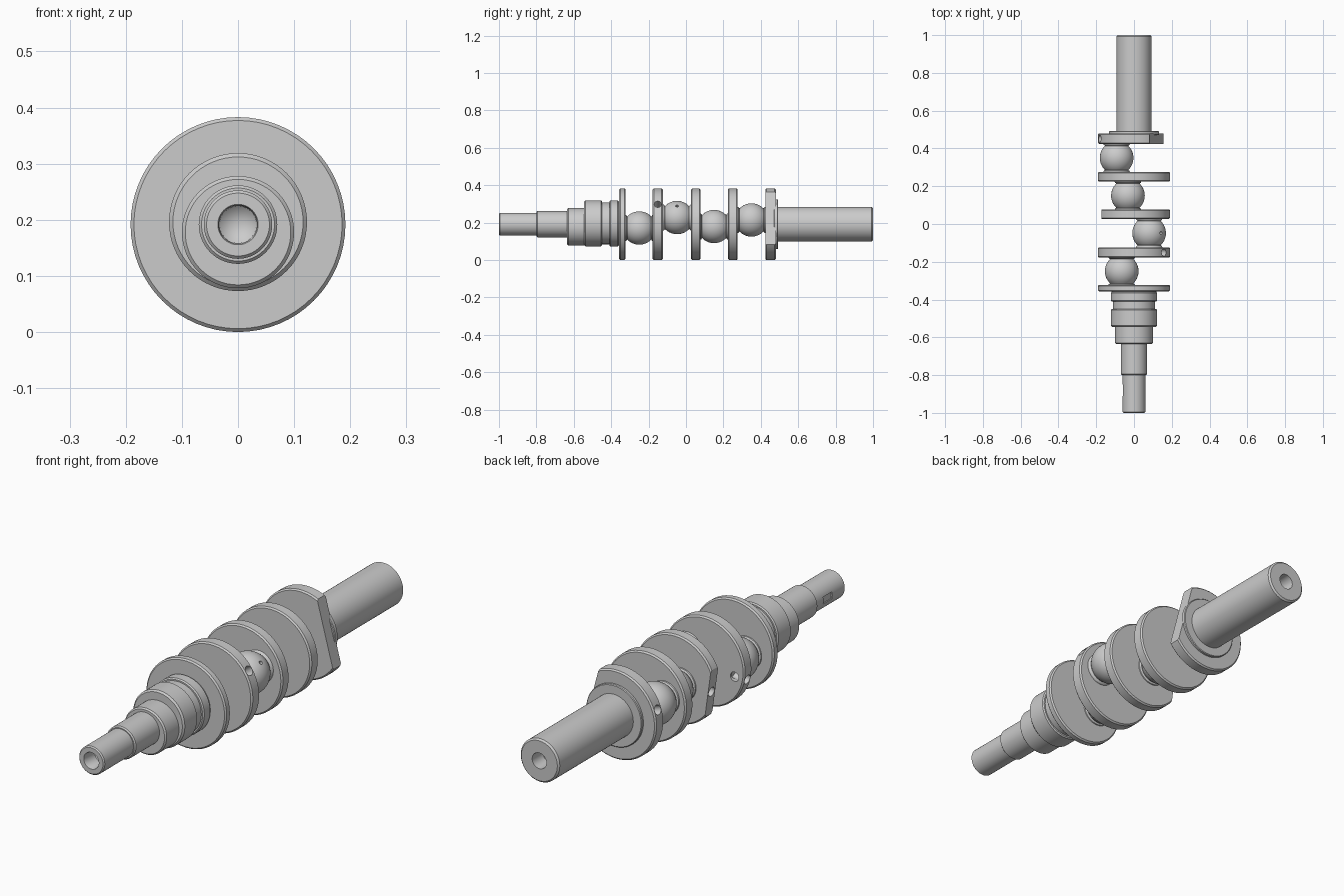
import bpy, bmesh
from math import cos, sin, pi, radians, sqrt
from mathutils import Vector

if "Cube" in bpy.data.objects:
    bpy.data.objects.remove(bpy.data.objects["Cube"])

AXIS = 0.1915   # height of the main shaft axis
SEG = 64


def finish(bm, name):
    bmesh.ops.recalc_face_normals(bm, faces=bm.faces[:])
    me = bpy.data.meshes.new(name)
    bm.to_mesh(me)
    bm.free()
    ob = bpy.data.objects.new(name, me)
    bpy.context.collection.objects.link(ob)
    return ob


def lathe(name, profile, x=0.0, z=AXIS, flat=None):
    """Spin (y, radius) points about the y direction; flat = (angle, distance) trims a side."""
    bm = bmesh.new()
    rings = []
    for y, r in profile:
        n = 1 if r == 0 else SEG
        rings.append([bm.verts.new((x + r * cos(2 * pi * i / SEG), y,
                                    z + r * sin(2 * pi * i / SEG))) for i in range(n)])
    for a, b in zip(rings, rings[1:]):
        for i in range(SEG):
            j = (i + 1) % SEG
            loop = [a[i % len(a)], a[j % len(a)], b[j % len(b)], b[i % len(b)]]
            bm.faces.new(list(dict.fromkeys(loop)))
    if flat:
        no = Vector((cos(radians(flat[0])), 0, sin(radians(flat[0]))))
        cut = bmesh.ops.bisect_plane(bm, geom=bm.verts[:] + bm.edges[:] + bm.faces[:],
                                     plane_co=Vector((x, 0, z)) + no * flat[1],
                                     plane_no=no, clear_outer=True)
        bmesh.ops.holes_fill(bm, sides=0, edges=[e for e in cut['geom_cut']
                             if isinstance(e, bmesh.types.BMEdge)])
    return finish(bm, name)


def drum(y0, y1, r, c=0.006):
    """Profile of a chamfered cylinder."""
    return [(y0, 0), (y0, r - c), (y0 + c, r), (y1 - c, r), (y1, r - c), (y1, 0)]


def cut(ob, cutter):
    cutter.hide_render = True
    cutter.hide_set(True)
    m = ob.modifiers.new("cut", 'BOOLEAN')
    m.operation = 'DIFFERENCE'
    m.solver = 'EXACT'
    m.object = cutter
    bpy.context.view_layer.objects.active = ob
    bpy.ops.object.modifier_apply(modifier=m.name)
    bpy.data.objects.remove(cutter)


def drill(ob, p, d, r, depth):
    """Blind round hole from point p inward against direction d."""
    d = Vector(d).normalized()
    bm = bmesh.new()
    bmesh.ops.create_cone(bm, cap_ends=True, segments=24, radius1=r, radius2=r, depth=2 * depth)
    rot = d.to_track_quat('Z', 'Y').to_matrix().to_4x4()
    bmesh.ops.transform(bm, matrix=rot, verts=bm.verts)
    bmesh.ops.translate(bm, vec=Vector(p), verts=bm.verts)
    cut(ob, finish(bm, "drill_cutter"))


# Stepped nose, with a conical centre hole in its end
nose = lathe("nose_shaft", [(-0.90, 0), (-0.93, 0.033), (-0.995, 0.034), (-1.0, 0.036), (-1.0, 0.056),
                            (-0.995, 0.061), (-0.80, 0.061), (-0.80, 0.065), (-0.795, 0.070),
                            (-0.62, 0.070), (-0.62, 0)])
# Key seat on the side of the nose
bm = bmesh.new()
bmesh.ops.create_cube(bm, size=1)
for v in bm.verts:
    v.co = Vector((v.co.x * 0.02 - 0.064, v.co.y * 0.06 - 0.88, v.co.z * 0.03 + AXIS))
cut(nose, finish(bm, "key_cutter"))

# Eccentric drive collar and grooved bearing seat
lathe("eccentric_collar", drum(-0.635, -0.53, 0.10), z=0.178)
lathe("bearing_seat", [(-0.545, 0), (-0.545, 0.116), (-0.538, 0.123), (-0.455, 0.123), (-0.45, 0.118),
                       (-0.45, 0.112), (-0.41, 0.112), (-0.41, 0.118), (-0.405, 0.123),
                       (-0.365, 0.123), (-0.36, 0.118), (-0.35, 0.118), (-0.35, 0)], z=0.196)

# Web discs: y range and optional trimmed side
R = AXIS
webs = []
for i, (y0, y1, flat) in enumerate([(-0.357, -0.323, None), (-0.178, -0.124, None),
                                    (0.027, 0.077, (188, 0.16)), (0.224, 0.276, None),
                                    (0.424, 0.48, (15, 0.123))]):
    webs.append(lathe(f"web_disc_{i + 1}", drum(y0, y1, R), flat=flat))

# Oil holes in web rims: disc index, y, angle, distance
for i, y, a, d in [(1, -0.151, 34, R), (1, -0.151, 192, R), (2, 0.052, 188, 0.16), (4, 0.452, 162, R)]:
    n = Vector((cos(radians(a)), 0, sin(radians(a))))
    drill(webs[i], n * d + Vector((0, y, AXIS)), n, 0.02, 0.07)
drill(webs[1], (-0.145, -0.124, AXIS - 0.028), (0, 1, 0), 0.02, 0.03)

# Ball-shaped crank pins between the webs
B, NECK = 0.089, 0.062
pins = []
for i, (x, y, z, y0, y1) in enumerate([(-0.065, -0.25, 0.171, -0.33, -0.17),
                                       (0.08, -0.048, 0.227, -0.13, 0.035),
                                       (-0.032, 0.15, 0.179, 0.07, 0.23),
                                       (-0.092, 0.35, 0.214, 0.27, 0.43)]):
    h = sqrt(B * B - NECK * NECK)
    t = [-h + 2 * h * k / 16 for k in range(17)]
    ball = [(y + s, sqrt(B * B - s * s)) for s in t]
    prof = ([(y0, 0), (y0, 0.072), (y0 + 0.011, 0.069)] + [(y - h - 0.001, NECK)] + ball
            + [(y + h + 0.001, NECK)] + [(y1 - 0.011, 0.069), (y1, 0.072), (y1, 0)])
    pins.append(lathe(f"ball_pin_{i + 1}", prof, x, z))
d = Vector((1, 0, 1)).normalized()
drill(pins[1], Vector((0.08, -0.048, 0.227)) + d * B, d, 0.008, 0.04)

# Shoulder ring and long output shaft with a centre hole
lathe("shoulder_ring", drum(0.47, 0.492, 0.133, 0.003))
lathe("output_shaft", [(0.47, 0), (0.47, 0.093), (0.993, 0.093), (1.0, 0.086), (1.0, 0.034),
                       (0.93, 0.032), (0.91, 0)])

# Smooth round surfaces, keep the machined edges crisp
bpy.ops.object.select_all(action='DESELECT')
for ob in bpy.data.objects:
    ob.select_set(True)
    bpy.context.view_layer.objects.active = ob
bpy.ops.object.shade_smooth_by_angle(angle=radians(30))
